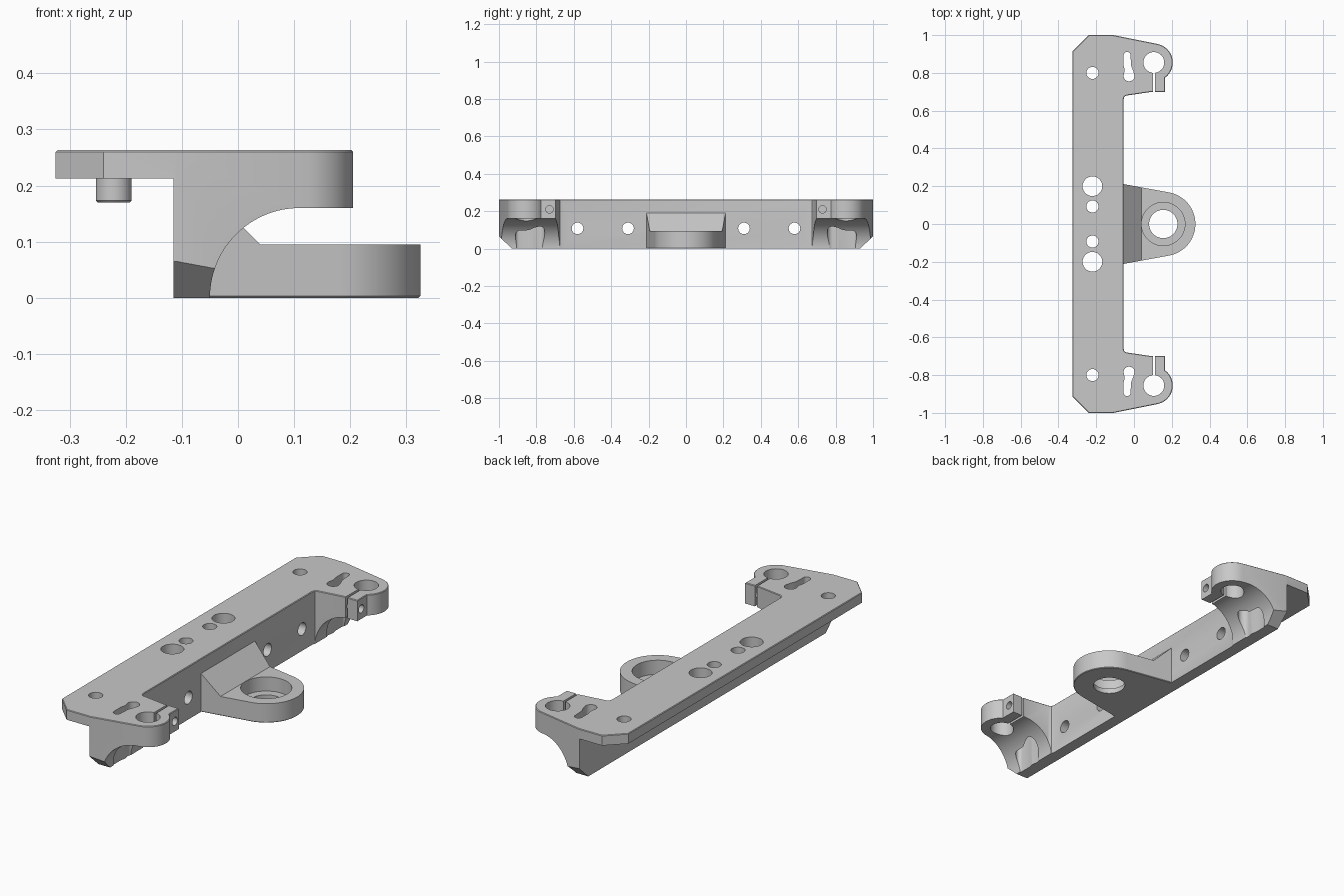
import bpy, bmesh
from math import cos, sin, radians

if "Cube" in bpy.data.objects:
    bpy.data.objects.remove(bpy.data.objects["Cube"], do_unlink=True)

grey = bpy.data.materials.new("plain grey")
grey.use_nodes = True
grey.diffuse_color = (0.58, 0.58, 0.58, 1)
grey.node_tree.nodes["Principled BSDF"].inputs["Base Color"].default_value = (0.58, 0.58, 0.58, 1)


def arc(cx, cy, r, a, b, n=24):
    angles = [radians(a + (b - a) * i / n) for i in range(n + 1)]
    return [(cx + r * cos(t), cy + r * sin(t)) for t in angles]


def prism(name, pts, lo, hi, axis="z", bevel_at=None):
    """Extrude a 2D outline along an axis, optionally easing one rim."""
    place = {"x": lambda a, b, c: (c, a, b),
             "y": lambda a, b, c: (a, c, b),
             "z": lambda a, b, c: (a, b, c)}[axis]
    bm = bmesh.new()
    low = [bm.verts.new(place(a, b, lo)) for a, b in pts]
    high = [bm.verts.new(place(a, b, hi)) for a, b in pts]
    bm.faces.new(low)
    bm.faces.new(high)
    for i in range(len(pts)):
        j = (i + 1) % len(pts)
        bm.faces.new((low[i], low[j], high[j], high[i]))
    bmesh.ops.recalc_face_normals(bm, faces=bm.faces)
    if bevel_at is not None:
        rim = [e for e in bm.edges if all(abs(v.co.z - bevel_at) < 1e-5 for v in e.verts)]
        bmesh.ops.bevel(bm, geom=rim, offset=0.003, segments=1, affect="EDGES")
    mesh = bpy.data.meshes.new(name)
    bm.to_mesh(mesh)
    bm.free()
    obj = bpy.data.objects.new(name, mesh)
    bpy.context.collection.objects.link(obj)
    mesh.materials.append(grey)
    return obj


def cut(target, pts, lo, hi, axis="z"):
    """Subtract a prism, taking the first solver that gives a usable mesh."""
    tool = prism("cutter", pts, lo, hi, axis)
    tool.hide_render = True
    mod = target.modifiers.new("cut", "BOOLEAN")
    mod.operation, mod.object = "DIFFERENCE", tool
    result = None
    for solver in ("MANIFOLD", "EXACT", "FLOAT"):
        mod.solver = solver
        bpy.context.view_layer.update()
        graph = bpy.context.evaluated_depsgraph_get()
        mesh = bpy.data.meshes.new_from_object(target.evaluated_get(graph))
        if len(mesh.vertices) not in (0, len(target.data.vertices)):
            result = mesh
            break
    target.modifiers.remove(mod)
    if result:
        target.data = result
    bpy.data.objects.remove(tool, do_unlink=True)


def circle(cx, cy, r, n=40):
    return arc(cx, cy, r, 0, 360, n)[:-1]


def box(x0, x1, y0, y1):
    return [(x0, y0), (x1, y0), (x1, y1), (x0, y1)]


def flip(pts, s):
    return [(x, y * s) for x, y in pts]


def smooth(obj):
    bpy.ops.object.select_all(action="DESELECT")
    obj.select_set(True)
    bpy.context.view_layer.objects.active = obj
    bpy.ops.object.shade_smooth_by_angle(angle=radians(25))


# Mounting body: one outline, with clamp lugs at both ends
half = [(-0.055, 0.66), (-0.051, 0.674), (-0.04, 0.68), (0.09, 0.699), (0.165, 0.699), (0.165, 0.775)]
half += arc(0.105, 0.855, 0.1, -53, 79)[1:]
half += [(-0.11, 1), (-0.24, 1), (-0.325, 0.915)]
body = prism("mounting_body", half + flip(half, -1)[::-1], 0, 0.263, bevel_at=0.263)

# Step under the plate, and the round hollow under the lugs
cut(body, box(-0.5, -0.115, -0.1, 0.213), -1.1, 1.1, "y")
hollow = arc(0.11, 0, 0.16, 180, 90, 32) + [(0.4, 0.16), (0.4, -0.1), (-0.05, -0.1)]
cut(body, hollow, -1.1, 1.1, "y")

# Curved relief slot beside each clamp
relief = arc(-0.0365, 0.893, 0.0185, 0, 180, 10) + [(-0.055, 0.84), (-0.049, 0.815)]
relief += arc(-0.026, 0.784, 0.029, 180, 360, 12) + [(-0.004, 0.81), (-0.016, 0.84)]

for s in (1, -1):
    # Bottom end chamfer
    cut(body, [(s * 0.82, -0.102), (s * 1.04, 0.102), (s * 1.2, 0.102), (s * 1.2, -0.102)], -0.5, 0.5, "x")
    # Clamp bore, slit, screw hole and relief
    cut(body, circle(0.105, 0.855 * s, 0.055), -0.1, 0.4)
    cut(body, flip(box(0.1, 0.112, 0.64, 0.83), s), -0.1, 0.4)
    cut(body, circle(0.73 * s, 0.21, 0.02, 24), 0.03, 0.3, "x")
    cut(body, flip(relief, s), -0.1, 0.4)
    # Plate holes
    for y, r in ((0.8, 0.032), (0.2, 0.052), (0.093, 0.032)):
        cut(body, circle(-0.22, y * s, r), 0.1, 0.4)
    # Cross holes through the wall
    for y in (0.31, 0.58):
        cut(body, circle(y * s, 0.108, 0.031, 32), -0.3, 0.1, "x")
smooth(body)

# Locating keys under the plate
for side, s in (("left", 1), ("right", -1)):
    key = arc(-0.2215, 0.7, 0.032, 0, 180, 16) + arc(-0.2215, 0.32, 0.032, 180, 360, 16)
    smooth(prism("locating_key_" + side, flip(key, s), 0.17, 0.215, bevel_at=0.17))

# Centre bracket with ramp and stepped bore
outline = [(-0.06, -0.212)] + arc(0.155, 0, 0.17, -80, 80, 48) + [(-0.06, 0.212)]
bracket = prism("centre_bracket", outline, 0, 0.22, bevel_at=0)
cut(bracket, [(-0.1, 0.235), (0.04, 0.095), (0.5, 0.095), (0.5, 0.3), (-0.1, 0.3)], -0.5, 0.5, "y")
cut(bracket, circle(0.155, 0, 0.075, 48), -0.1, 0.3)
cut(bracket, circle(0.155, 0, 0.115, 48), 0.025, 0.3)
smooth(bracket)
